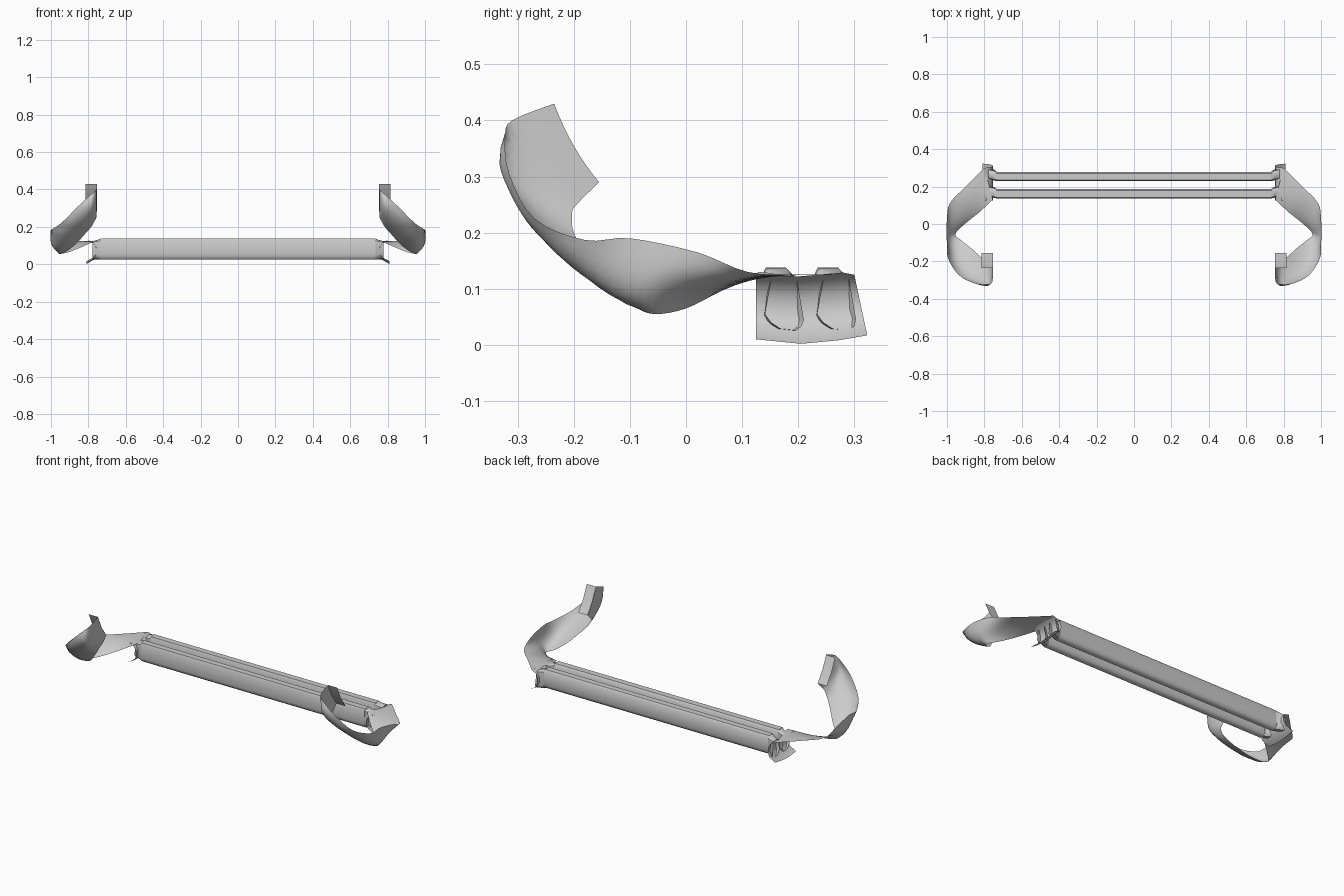
import bpy, bmesh
from mathutils import Vector

if "Cube" in bpy.data.objects:
    bpy.data.objects.remove(bpy.data.objects["Cube"])


def make(name, verts, faces, mirror=False, smooth=True):
    me = bpy.data.meshes.new(name)
    me.from_pydata([tuple(v) for v in verts], [], faces)
    ob = bpy.data.objects.new(name, me)
    bpy.context.collection.objects.link(ob)
    bm = bmesh.new()
    bm.from_mesh(me)
    bmesh.ops.recalc_face_normals(bm, faces=bm.faces)
    bm.to_mesh(me)
    bm.free()
    if mirror:
        ob.modifiers.new("mirror", 'MIRROR').use_mirror_merge = False
    if smooth:
        bpy.ops.object.select_all(action='DESELECT')
        ob.select_set(True)
        bpy.context.view_layer.objects.active = ob
        bpy.ops.object.shade_smooth_by_angle(angle=0.7)
    return ob


def sheet(name, rows, mirror=True):
    n = len(rows[0])
    verts = [v for r in rows for v in r]
    faces = [(i * n + j, i * n + j + 1, (i + 1) * n + j + 1, (i + 1) * n + j)
             for i in range(len(rows) - 1) for j in range(n - 1)]
    return make(name, verts, faces, mirror)


def catmull(p, i, t):
    a, b, c, d = (p[min(max(i + k, 0), len(p) - 1)] for k in (-1, 0, 1, 2))
    return 0.5 * (2 * b + (c - a) * t + (2 * a - 5 * b + 4 * c - d) * t * t
                  + (3 * b - a - 3 * c + d) * t ** 3)


# twisting ribbon arm: upper edge, middle line, lower edge
upper = [(.80, .30, .125), (.90, .20, .125), (.985, .11, .13), (1, .02, .165), (1, -.10, .19),
         (.995, -.18, .187), (.94, -.27, .225), (.86, -.315, .305), (.79, -.322, .37),
         (.758, -.31, .40), (.755, -.235, .43)]
middle = [(.775, .21, .125), (.865, .13, .12), (.95, .03, .10), (.995, -.05, .105),
          (.98, -.13, .105), (.94, -.215, .15), (.87, -.265, .20), (.81, -.30, .255),
          (.775, -.315, .30), (.757, -.27, .33), (.755, -.20, .355)]
lower = [(.755, .13, .13), (.83, .06, .095), (.905, 0, .065), (.955, -.055, .055),
         (.92, -.09, .068), (.87, -.13, .105), (.82, -.175, .16), (.785, -.20, .20),
         (.765, -.203, .235), (.757, -.195, .25), (.755, -.155, .29)]
lines = [[Vector(p) for p in l] for l in (upper, middle, lower)]
rows = []
for i in range(len(upper) - 1):
    for k in range(4 if i < len(upper) - 2 else 5):
        u, m, l = (catmull(p, i, k / 4) for p in lines)
        row = []
        for j in range(9):
            t = j / 8
            row.append(u * (1 - t) * (1 - 2 * t) + m * 4 * t * (1 - t) + l * t * (2 * t - 1))
        rows.append(row)
sheet("ribbon_arm", rows)

# lip folded outward at the arm tip
tip = [(-.235, .43), (-.20, .355), (-.155, .29)]
sheet("arm_tip_lip", [[(x, y, z) for y, z in tip] for x in (.755, .785, .815)])

# curved end plate with a flared foot
top_row = [(.125, 0), (.20, -.003), (.28, .004), (.30, 0)]
foot_row = [(.125, .01), (.205, .002), (.27, .008), (.323, .017)]
section = [(.80, 0), (.772, .10), (.758, .3), (.755, .55), (.768, .8), (.81, 1)]
sheet("end_plate", [[(x, a[0] + (b[0] - a[0]) * t, .125 + a[1] + (b[1] - a[1] - .125) * t)
                     for a, b in zip(top_row, foot_row)] for x, t in section])

# blade profile with a stepped top and rounded keel
bar = [(.137, .128), (.142, .138), (.178, .138), (.186, .128), (.186, .05), (.180, .034),
       (.170, .026), (.150, .026), (.141, .034), (.137, .05)]
# flared socket profile at the end plate
sock = [(.152, .118), (.158, .122), (.185, .124), (.197, .12), (.210, .045), (.206, .033),
        (.195, .026), (.168, .029), (.152, .04), (.141, .055)]
n = len(bar)
for label, dy in (("front", 0), ("rear", .093)):
    verts = [(x, y + dy, z) for x in (-.735, .735) for y, z in bar]
    faces = [(i, (i + 1) % n, n + (i + 1) % n, n + i) for i in range(n)]
    faces += [tuple(range(n)), tuple(range(n, 2 * n))]
    make(label + "_blade", verts, faces)
    rings = []
    for x, t in ((.735, .1), (.75, .5), (.778, 1)):
        ring = [(x, a[0] + (b[0] - a[0]) * t + dy, a[1] + (b[1] - a[1]) * t)
                for a, b in zip(bar, sock)]
        rings.append(ring + ring[:1])
    sheet(label + "_blade_socket", rings)
